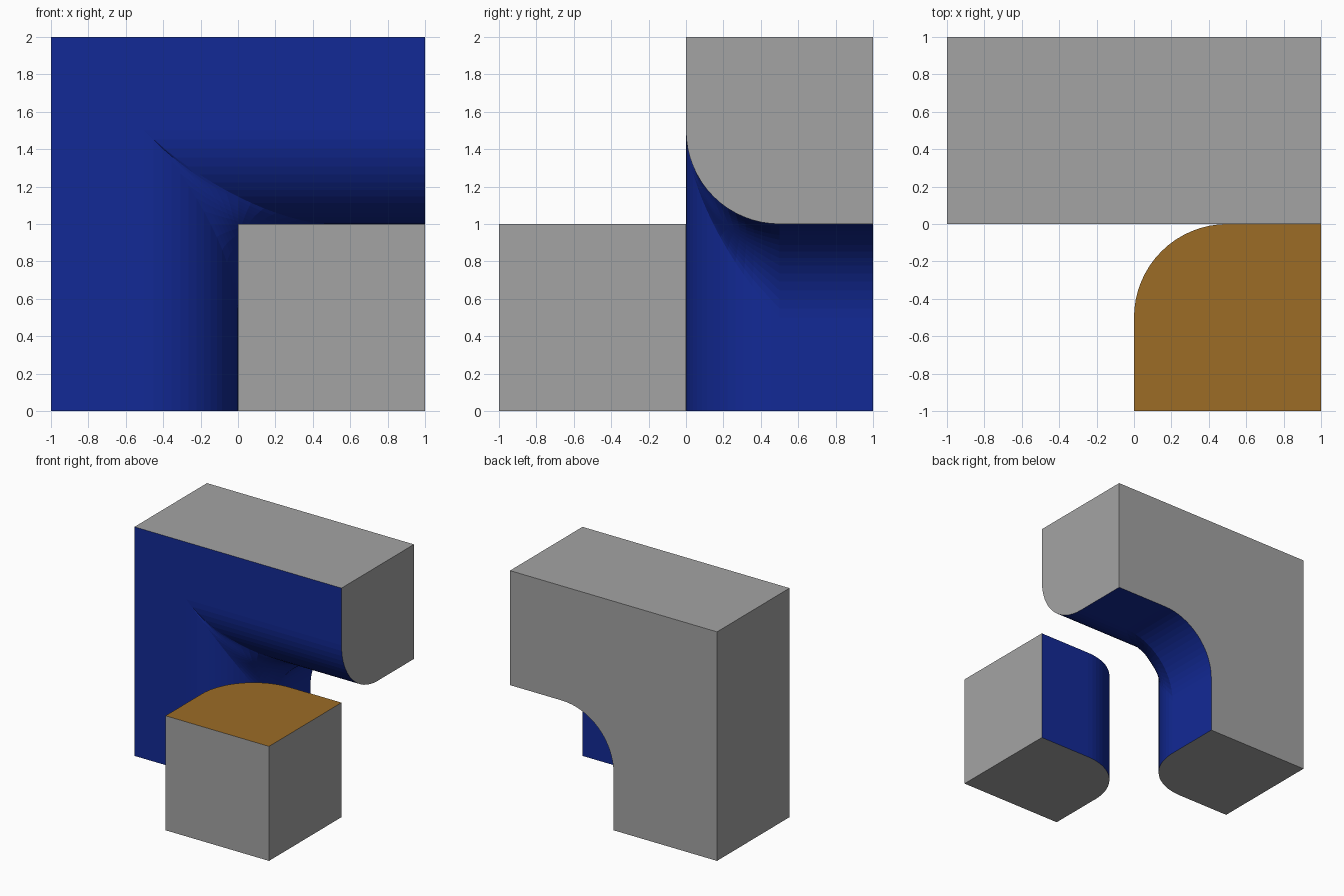
import bpy, bmesh
from mathutils import Vector

if "Cube" in bpy.data.objects:
    bpy.data.objects.remove(bpy.data.objects["Cube"])

RADIUS = 0.5
SEGMENTS = 16
EPS = 1e-4


def make_material(name, rgb):
    mat = bpy.data.materials.new(name)
    mat.diffuse_color = (*rgb, 1.0)
    mat.use_nodes = True
    mat.node_tree.nodes["Principled BSDF"].inputs["Base Color"].default_value = mat.diffuse_color
    return mat


MATERIALS = [
    make_material("cut_grey", (0.37, 0.37, 0.37)),
    make_material("wall_blue", (0.0062, 0.0226, 0.303)),
    make_material("floor_brown", (0.334, 0.15, 0.0193)),
]


def build(name, outline, extrude, round_edges, pick_material):
    """Extrude an outline, round the listed edges, colour each face."""
    bm = bmesh.new()
    base = bm.faces.new([bm.verts.new(p) for p in outline])
    res = bmesh.ops.extrude_face_region(bm, geom=[base], use_keep_orig=True)
    moved = [g for g in res["geom"] if isinstance(g, bmesh.types.BMVert)]
    bmesh.ops.translate(bm, verts=moved, vec=extrude)
    bmesh.ops.recalc_face_normals(bm, faces=bm.faces[:])

    def matches(edge, pair):
        a, b = (Vector(p) for p in pair)
        p, q = (v.co for v in edge.verts)
        return (((p - a).length < EPS and (q - b).length < EPS)
                or ((p - b).length < EPS and (q - a).length < EPS))

    edges = [e for e in bm.edges if any(matches(e, r) for r in round_edges)]
    bmesh.ops.bevel(bm, geom=edges, offset=RADIUS, offset_type='OFFSET',
                    segments=SEGMENTS, profile=0.5, affect='EDGES',
                    clamp_overlap=False, loop_slide=True)
    bmesh.ops.recalc_face_normals(bm, faces=bm.faces[:])
    for f in bm.faces:
        f.material_index = pick_material(f)

    mesh = bpy.data.meshes.new(name)
    bm.to_mesh(mesh)
    bm.free()
    for mat in MATERIALS:
        mesh.materials.append(mat)
    obj = bpy.data.objects.new(name, mesh)
    bpy.context.collection.objects.link(obj)
    return obj


def on_plane(face, axis, value):
    return all(abs(v.co[axis] - value) < EPS for v in face.verts)


def wall_material(f):
    outer = [(0, -1), (0, 1), (1, 1), (2, 0), (2, 2)]
    return 0 if any(on_plane(f, a, v) for a, v in outer) else 1


def block_material(f):
    if on_plane(f, 2, 1):
        return 2
    return 0 if any(on_plane(f, a, v) for a, v in [(0, 1), (1, -1), (2, 0)]) else 1


# Back wall: column and overhanging beam, rounded around the opening
build("overhang_wall",
      [(-1, 0, 0), (0, 0, 0), (0, 0, 1), (1, 0, 1), (1, 0, 2), (-1, 0, 2)],
      (0, 1, 0),
      [((0, 0, 0), (0, 0, 1)), ((0, 0, 1), (1, 0, 1)), ((0, 0, 1), (0, 1, 1))],
      wall_material)

# Front block with one rounded upright corner
build("corner_block",
      [(0, -1, 0), (1, -1, 0), (1, 0, 0), (0, 0, 0)],
      (0, 0, 1),
      [((0, 0, 0), (0, 0, 1))],
      block_material)
